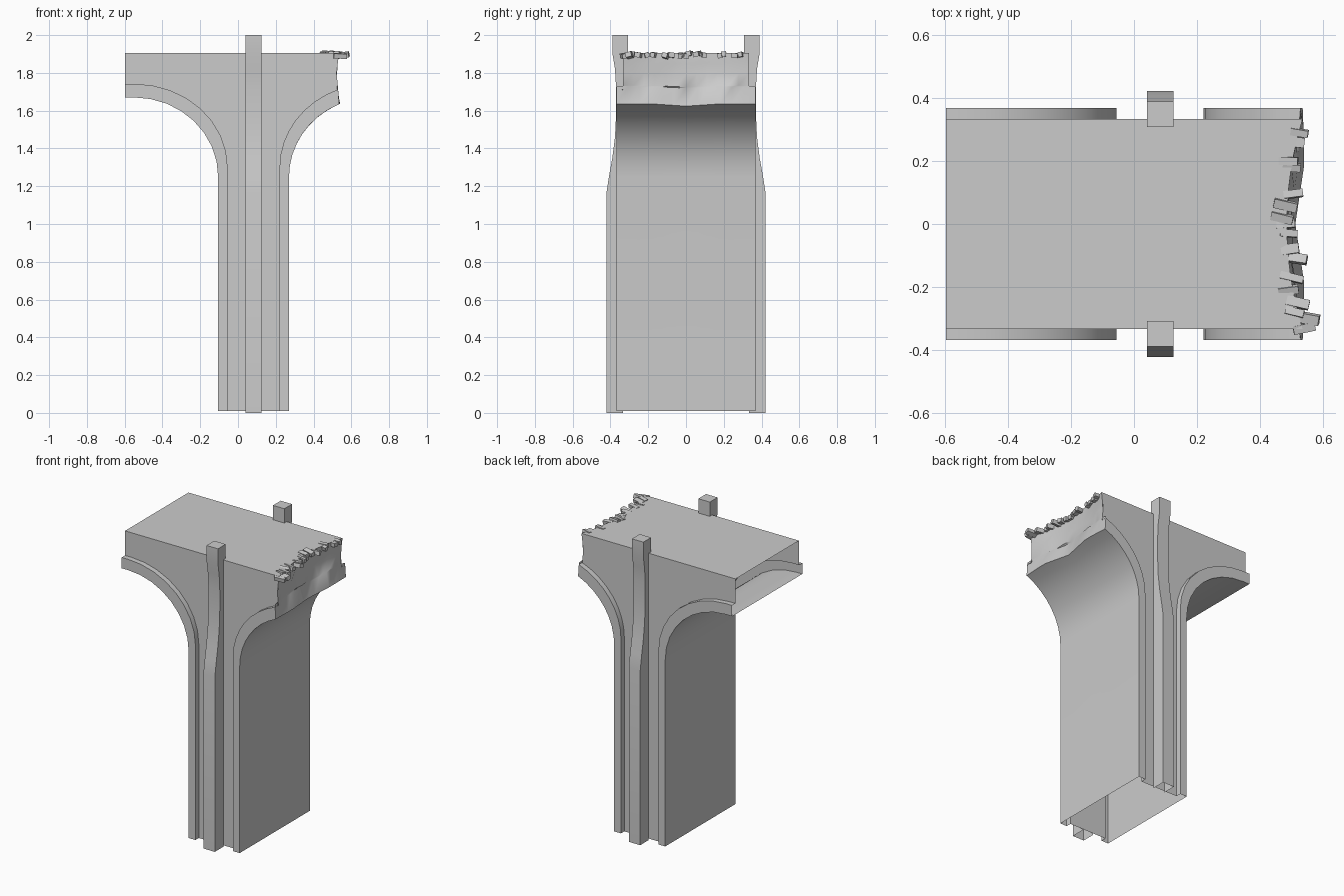
import bpy, bmesh, math, random
from mathutils import Matrix, Vector

if "Cube" in bpy.data.objects:
    bpy.data.objects.remove(bpy.data.objects["Cube"])

random.seed(4)
YT, YP, TOP, LEFT = 0.368, 0.333, 1.905, -0.597   # trim y, plate y, top z, left end x
N = 12
FR = [-1 + 2 * i / N for i in range(N + 1)]


def add_grid(bm, rows):
    vs = [[bm.verts.new(p) for p in r] for r in rows]
    for a, b in zip(vs, vs[1:]):
        for i in range(len(a) - 1):
            bm.faces.new((a[i], a[i + 1], b[i + 1], b[i]))


def finish(bm, name, angle=35, recalc=True):
    bmesh.ops.remove_doubles(bm, verts=bm.verts, dist=0.0005)
    if recalc:
        bmesh.ops.recalc_face_normals(bm, faces=bm.faces)
    me = bpy.data.meshes.new(name)
    bm.to_mesh(me)
    bm.free()
    ob = bpy.data.objects.new(name, me)
    bpy.context.collection.objects.link(ob)
    if angle:
        bpy.ops.object.select_all(action='DESELECT')
        ob.select_set(True)
        bpy.context.view_layer.objects.active = ob
        bpy.ops.object.shade_smooth_by_angle(angle=math.radians(angle))
    return ob


def curve(cx, cz, a, b, t1, z0=0.01, n=8):
    pts = [(cx + a, z0)]
    for i in range(n + 1):
        t = t1 * i / n
        pts.append((cx + a * math.cos(t), cz + b * math.sin(t)))
    return pts


def right_curve(cz, a, b, xend):
    return curve(0.715, cz, -a, b, math.acos((0.715 - xend) / a))


def x_bottom(y):      # broken edge along the soffit
    return 0.512 + 0.03 * min(1, abs(y) / 0.2) - 0.04 * max(0, abs(y) - 0.2)


def x_top(y):         # broken edge along the deck
    return 0.485 + 0.45 * y * y


def at_y(pts, y):
    return [(x, y, z) for x, z in pts]


out_l = curve(-0.55, 1.25, 0.445, 0.42, math.pi / 2) + [(LEFT, 1.67)]
in_l = curve(-0.55, 1.30, 0.495, 0.442, math.pi / 2) + [(LEFT, 1.742)]
out_r = right_curve(1.25, 0.445, 0.42, x_bottom(YT))
in_r = right_curve(1.30, 0.495, 0.445, 0.53)

# Pillar body: soffits, raised arch trim, recessed side plates, deck (ends open)
bm = bmesh.new()
add_grid(bm, [at_y(out_l, -YT), at_y(out_l, YT)])
add_grid(bm, [at_y(right_curve(1.25, 0.445, 0.42, x_bottom(f * YT)), f * YT) for f in FR])
for s in (-1, 1):
    for o, i in ((out_l, in_l), (out_r, in_r)):
        add_grid(bm, [at_y(o, s * YT), at_y(i, s * YT), at_y(i, s * YP)])
    outline = in_l + [(LEFT, TOP), (x_top(YP), TOP), (0.522, 1.80)] + in_r[::-1]
    bm.faces.new([bm.verts.new(p) for p in at_y(outline, s * YP)])
add_grid(bm, [[(LEFT, f * YP, TOP), (x_top(f * YP), f * YP, TOP)] for f in FR])
finish(bm, "pillar_body")

# Broken end surface
bm = bmesh.new()
rows = []
for k, v in enumerate((0, 0.34, 0.36, 0.6, 0.8, 1)):
    half = YT if k < 2 else YP
    row = []
    for j, f in enumerate(FR):
        y = f * half
        xb, xt = x_bottom(y), x_top(y)
        zb = right_curve(1.25, 0.445, 0.42, xb)[-1][1]
        inner = 0 < k < 5 and 0 < j < N
        x = xb + (xt - xb) * v - 0.012 * math.sin(math.pi * v)
        x += random.uniform(-0.008, 0.008) if inner else 0
        row.append((x, y, zb + (TOP - zb) * v))
    rows.append(row)
add_grid(bm, rows)
finish(bm, "broken_end", 50, recalc=False)

# Side ribs: bent square bars, open at the foot
outer = [(0.422, 0), (0.422, 1.16), (0.408, 1.25), (0.39, 1.35), (0.376, 1.46), (0.37, 1.58),
         (0.37, 1.72), (0.376, 1.82), (0.389, 1.90), (0.389, 2.0)]
for s, name in ((-1, "front_rib"), (1, "back_rib")):
    bm = bmesh.new()
    X0, X1 = 0.041, 0.125
    rows = []
    for y, z in outer:
        yi = 0.308 if z > 1.85 else YP
        rows.append([(X0, s * yi, z), (X0, s * y, z), (X1, s * y, z), (X1, s * yi, z)])
    add_grid(bm, rows)
    bm.faces.new([bm.verts.new(p) for p in rows[-1]])
    add_grid(bm, [[r[3], r[0]] for r in rows[-2:]])
    finish(bm, name, 25)

# Loose rubble along the broken deck edge
bm = bmesh.new()
spots = [(.525, .29), (.51, .26), (.49, .20), (.50, .18), (.505, .095), (.48, .06), (.47, .02),
         (.48, 0), (.49, -.03), (.495, -.08), (.52, -.11), (.50, -.17), (.49, -.21), (.52, -.25),
         (.51, -.28), (.555, -.30), (.54, -.33)]
for x, y in spots:
    rot = (Matrix.Rotation(random.uniform(-.25, .25), 4, 'Z')
           @ Matrix.Rotation(random.uniform(-.15, .15), 4, 'Y')
           @ Matrix.Rotation(random.uniform(-.3, .3), 4, 'X'))
    size = Matrix.Diagonal((random.uniform(.055, .075), random.uniform(.022, .032), .026, 1))
    pos = Matrix.Translation(Vector((x, y, 1.895 + random.uniform(-.006, .006))))
    bmesh.ops.create_cube(bm, size=1, matrix=pos @ rot @ size)
finish(bm, "edge_rubble", 0)
